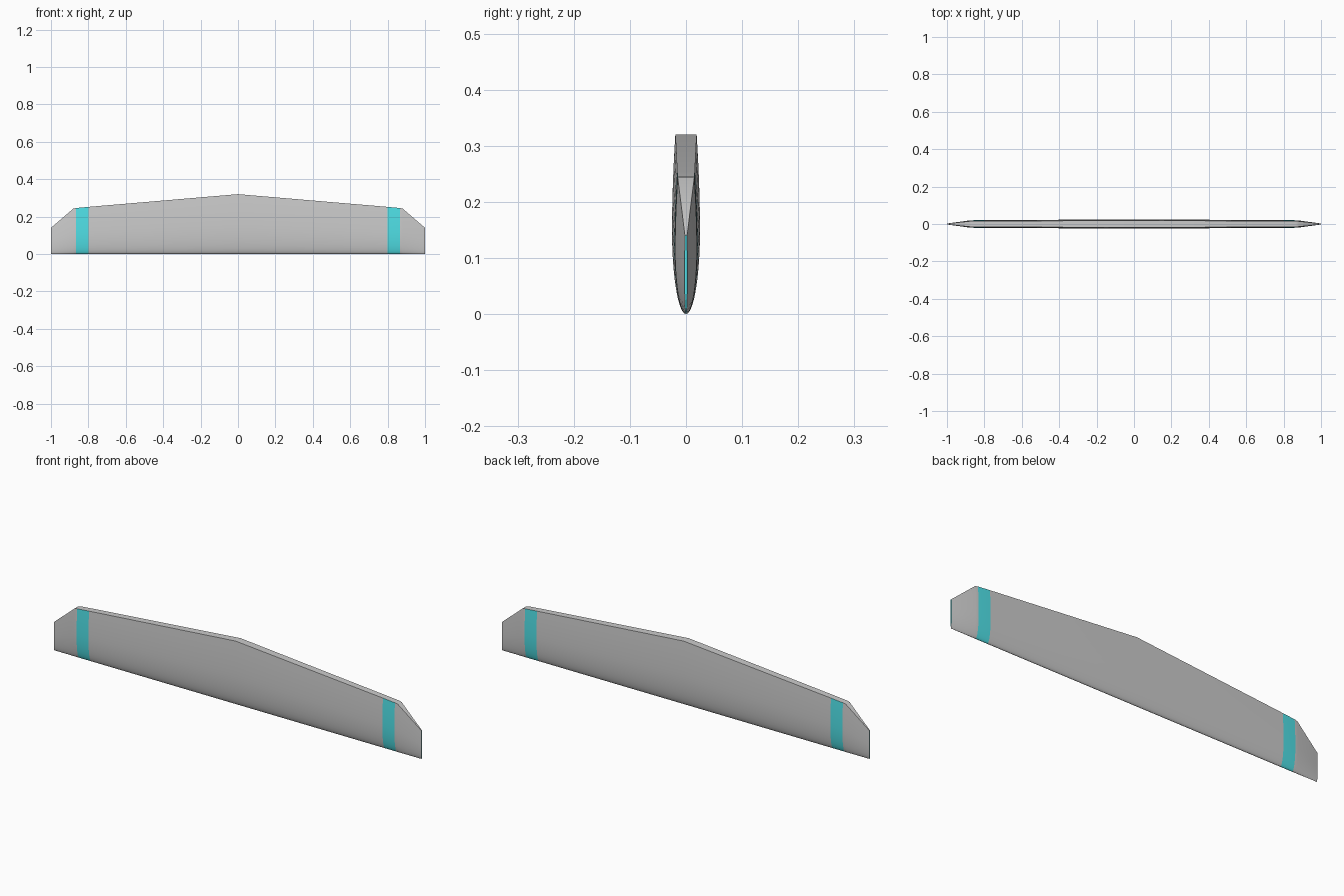
import bpy, bmesh, math

if "Cube" in bpy.data.objects:
    bpy.data.objects.remove(bpy.data.objects["Cube"])


def material(name, color):
    m = bpy.data.materials.new(name)
    m.diffuse_color = color
    m.use_nodes = True
    m.node_tree.nodes["Principled BSDF"].inputs["Base Color"].default_value = m.diffuse_color
    return m


# Stations along the half span: x, chord height, max half thickness
half = [(0.0, 0.32, 0.025), (0.80, 0.252, 0.0205), (0.865, 0.246, 0.020),
        (0.88, 0.243, 0.0192), (1.0, 0.14, 0.0025)]
stations = [(-x, c, t) for x, c, t in reversed(half[1:])] + half

# Half cross-section: elliptical nose, gentle taper to a blunt trailing edge
NOSE = 10
section = []
for i in range(NOSE + 1):
    a = math.pi / 2 * i / NOSE
    section.append((0.47 * (1 - math.cos(a)), math.sin(a)))
for i in range(1, 7):
    u = i / 6
    section.append((0.47 + 0.53 * u, 1 - 0.24 * u ** 1.8))
ring = [(f, -w) for f, w in reversed(section)] + section[1:]

# Blade lofted through all stations
bm = bmesh.new()
loops = [[bm.verts.new((x, w * t, f * c)) for f, w in ring]
         for x, c, t in stations]
n = len(ring)
for k, (a, b) in enumerate(zip(loops, loops[1:])):
    mid = abs(stations[k][0] + stations[k + 1][0]) / 2
    for j in range(n):
        j2 = (j + 1) % n
        face = bm.faces.new((a[j], a[j2], b[j2], b[j]))
        # Coloured band near each tip, trailing face stays grey
        if 0.80 < mid < 0.865 and j2:
            face.material_index = 1
# Coloured end caps
for loop in (loops[0], loops[-1]):
    bm.faces.new(loop).material_index = 1
bmesh.ops.recalc_face_normals(bm, faces=bm.faces)

mesh = bpy.data.meshes.new("blade")
bm.to_mesh(mesh)
bm.free()
mesh.materials.append(material("blade_grey", (0.8, 0.8, 0.8, 1)))
mesh.materials.append(material("band_teal", (0.08, 0.75, 0.8, 1)))
blade = bpy.data.objects.new("blade", mesh)
bpy.context.collection.objects.link(blade)
bpy.context.view_layer.objects.active = blade
blade.select_set(True)
bpy.ops.object.shade_smooth_by_angle(angle=math.radians(30))
